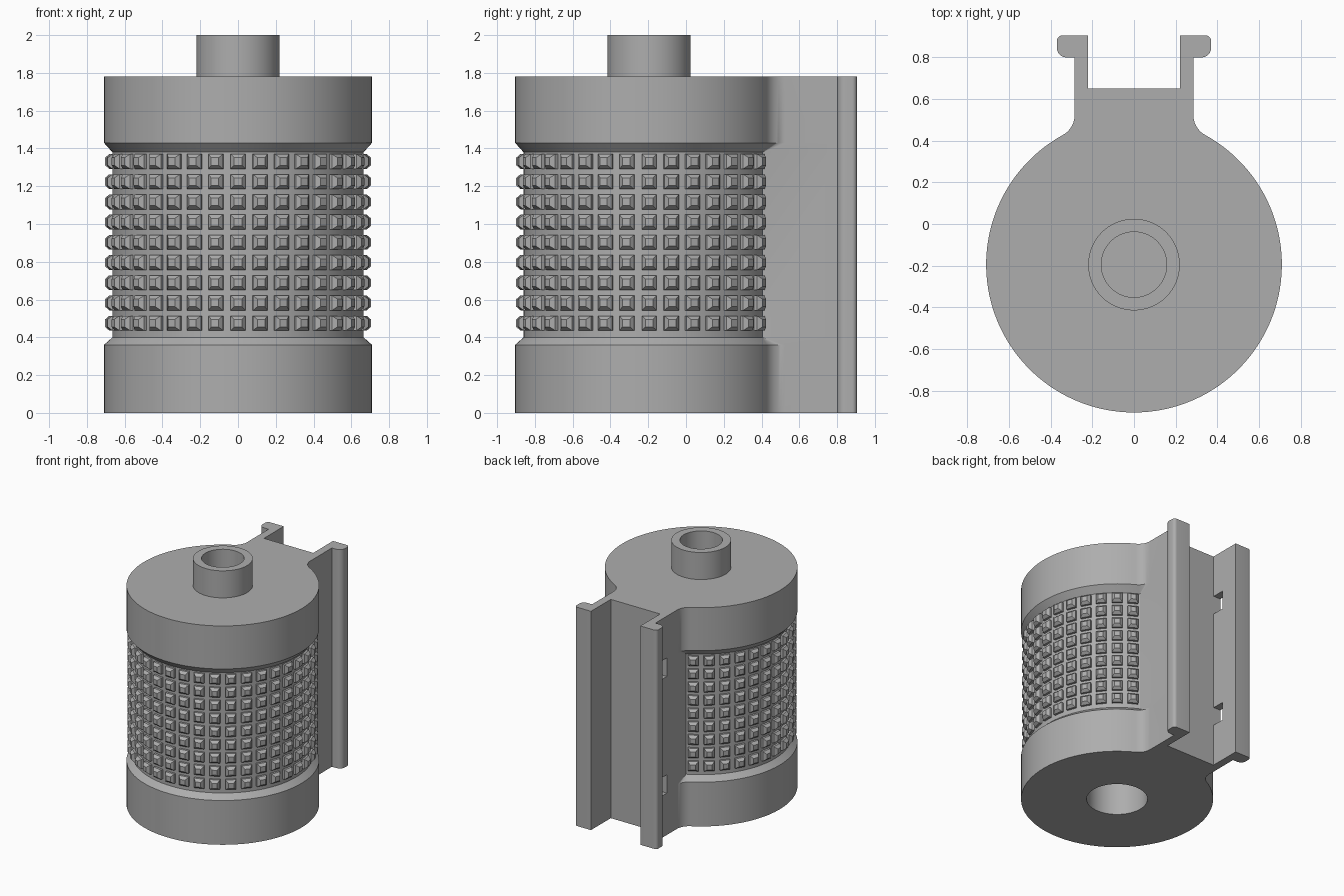
import bpy, bmesh
from math import sin, cos, pi, radians, sqrt, atan2
from mathutils import Vector, Matrix

cube = bpy.data.objects.get("Cube")
if cube:
    bpy.data.objects.remove(cube)

AXIS_Y = -0.195        # barrel axis
HEIGHT = 1.78
NECK = 0.285           # half width of the rear neck
SLOT = 0.222           # half width of the rear channel
BACK = 0.905

grey = bpy.data.materials.new("plain_grey")
grey.use_nodes = True
grey.diffuse_color = (0.42, 0.42, 0.42, 1)
grey.node_tree.nodes["Principled BSDF"].inputs["Base Color"].default_value = (0.42, 0.42, 0.42, 1)


def finish(name, bm):
    bmesh.ops.recalc_face_normals(bm, faces=bm.faces)
    mesh = bpy.data.meshes.new(name)
    bm.to_mesh(mesh)
    bm.free()
    mesh.materials.append(grey)
    obj = bpy.data.objects.new(name, mesh)
    bpy.context.collection.objects.link(obj)
    return obj


def arc(cx, cy, r, start, end, n):
    return [(cx + r * cos(start + (end - start) * i / n),
             cy + r * sin(start + (end - start) * i / n)) for i in range(n + 1)]


def outline(radius, fillet):
    """Plan of the barrel with its neck and two rear rails."""
    fx = NECK + fillet
    rise = sqrt((radius + fillet) ** 2 - fx ** 2)
    meet = atan2(rise, fx)
    half = arc(0, AXIS_Y, radius, -pi / 2, meet, 56)
    half += arc(fx, AXIS_Y + rise, fillet, pi + meet, pi, 10)[1:]
    half.append((NECK, 0.80))
    half += arc(0.325, 0.845, 0.045, -pi / 2, 0, 6)
    half += arc(0.345, 0.88, 0.025, 0, pi / 2, 5)
    half += [(SLOT, BACK), (SLOT, 0.65)]
    return half + [(-x, y) for x, y in reversed(half[1:])]


def loft(name, sections):
    bm = bmesh.new()
    rings = [[bm.verts.new((x, y, z)) for x, y in pts] for z, pts in sections]
    for low, high in zip(rings, rings[1:]):
        for i in range(len(low)):
            j = (i + 1) % len(low)
            bm.faces.new((low[i], low[j], high[j], high[i]))
    bm.faces.new(rings[0][::-1])
    bm.faces.new(rings[-1])
    return finish(name, bm)


def smooth(obj):
    bpy.ops.object.select_all(action='DESELECT')
    obj.select_set(True)
    bpy.context.view_layer.objects.active = obj
    bpy.ops.object.shade_smooth_by_angle(angle=radians(30))


def cut(obj, cutter):
    cutter.hide_render = True
    mod = obj.modifiers.new("cut", 'BOOLEAN')
    mod.operation = 'DIFFERENCE'
    mod.solver = 'EXACT'
    mod.object = cutter
    bpy.context.view_layer.objects.active = obj
    bpy.ops.object.modifier_apply(modifier=mod.name)
    bpy.data.objects.remove(cutter)


def rod(name, r, z0, z1):
    ring = arc(0, AXIS_Y, r, 0, 2 * pi, 64)[:-1]
    return loft(name, [(z0, ring), (z1, ring)])


# Body: two wide collars, a recessed waist and the rear channel
wide, waist = outline(0.71, 0.11), outline(0.665, 0.002)
body = loft("body", [(0, wide), (0.36, wide), (0.40, waist),
                     (1.38, waist), (1.43, wide), (HEIGHT, wide)])
cut(body, rod("socket_cutter", 0.225, -0.1, 0.35))
cut(body, rod("bore_cutter", 0.157, 1.70, 2.1))

# Two windows through the right rail wall only
for z in (0.415, 1.365):
    bm = bmesh.new()
    bmesh.ops.create_cube(bm, size=1, matrix=Matrix.Translation((-0.255, 0.703, z))
                          @ Matrix.Diagonal((0.2, 0.1, 0.15, 1)))
    cut(body, finish("window_cutter", bm))
smooth(body)

# Hollow spigot on top
spigot = rod("top_spigot", 0.22, HEIGHT - 0.01, 2.0)
cut(spigot, rod("spigot_cutter", 0.157, 1.6, 2.1))
smooth(spigot)

# Grip studs: straight-sided squares with tapered tips
bm = bmesh.new()
for col in range(-15, 16):
    a = radians(-90 + 10 * col)
    out, side = Vector((cos(a), sin(a), 0)), Vector((-sin(a), cos(a), 0))
    for row in range(9):
        mid = Vector((0, AXIS_Y, 0.475 + 0.107 * row))
        rings = [[bm.verts.new(mid + out * r + side * (sx * h) + Vector((0, 0, sz * h)))
                  for sx, sz in ((-1, -1), (1, -1), (1, 1), (-1, 1))]
                 for r, h in ((0.655, 0.039), (0.682, 0.039), (0.704, 0.02))]
        for low, high in zip(rings, rings[1:]):
            for i in range(4):
                j = (i + 1) % 4
                bm.faces.new((low[i], low[j], high[j], high[i]))
        bm.faces.new(rings[-1])
        bm.faces.new(rings[0][::-1])
finish("grip_studs", bm)
